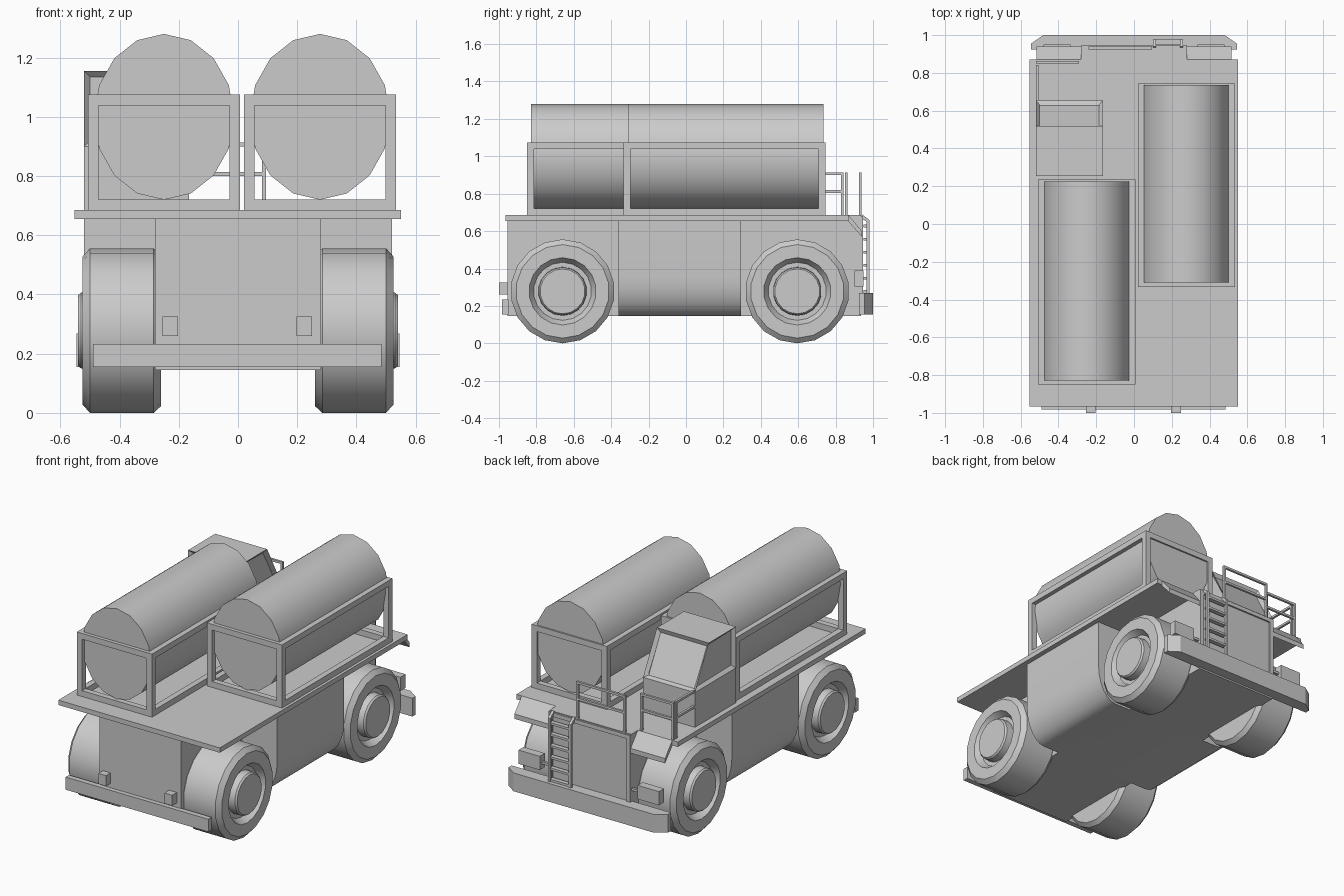
import bpy, bmesh, math
from mathutils import Vector

if "Cube" in bpy.data.objects:
    bpy.data.objects.remove(bpy.data.objects["Cube"])


def finish(name, bm, smooth=False):
    bmesh.ops.recalc_face_normals(bm, faces=bm.faces[:])
    me = bpy.data.meshes.new(name)
    bm.to_mesh(me)
    bm.free()
    ob = bpy.data.objects.new(name, me)
    bpy.context.collection.objects.link(ob)
    if smooth:
        bpy.ops.object.select_all(action='DESELECT')
        ob.select_set(True)
        bpy.context.view_layer.objects.active = ob
        bpy.ops.object.shade_smooth_by_angle(angle=math.radians(30))
    return ob


def add_prism(bm, pts, axis, a, b):
    """Extrude a 2D outline along an axis from a to b."""
    def place(p, t):
        v = list(p)
        v.insert(axis, t)
        return bm.verts.new(v)
    lo = [place(p, a) for p in pts]
    hi = [place(p, b) for p in pts]
    n = len(pts)
    bm.faces.new(lo)
    bm.faces.new(hi)
    for i in range(n):
        bm.faces.new((lo[i], lo[(i + 1) % n], hi[(i + 1) % n], hi[i]))


def add_box(bm, x0, x1, y0, y1, z0, z1):
    add_prism(bm, [(x0, y0), (x1, y0), (x1, y1), (x0, y1)], 2, z0, z1)


def prism(name, pts, axis, a, b, smooth=False):
    bm = bmesh.new()
    add_prism(bm, pts, axis, a, b)
    return finish(name, bm, smooth)


def boxes(name, items):
    bm = bmesh.new()
    for it in items:
        add_box(bm, *it)
    return finish(name, bm)


def wheel(name, side, y, z, profile, n=18):
    bm = bmesh.new()
    rings = [[bm.verts.new((side * x, y + r * math.sin(2 * math.pi * i / n),
                            z + r * math.cos(2 * math.pi * i / n)))
              for i in range(n)] for x, r in profile]
    for a, b in zip(rings, rings[1:]):
        for i in range(n):
            bm.faces.new((a[i], a[(i + 1) % n], b[(i + 1) % n], b[i]))
    bm.faces.new(rings[0])
    bm.faces.new(rings[-1])
    return finish(name, bm, True)


# Wheels with recessed rim and protruding hub
profile = [(.26, .255), (.285, .278), (.50, .278), (.525, .25), (.525, .18),
           (.485, .155), (.485, .13), (.53, .128), (.54, .12)]
for label, y in (("rear", -.66), ("front", .595)):
    for side_name, s in (("left", -1), ("right", 1)):
        wheel(f"{label}_{side_name}_wheel", s, y, .278, profile)

# Chassis core, wide rounded mid body and deck
boxes("chassis_body", [(-.28, .28, -.955, .935, .145, .655),
                       (-.28, .28, .86, .935, .655, .685)])
arc = [(.39 + .13 * math.cos(t), .355 - .21 * math.sin(t))
       for t in [math.radians(15 * i) for i in range(7)]]
half = [(.52, .655)] + arc
prism("mid_body", half + [(-x, z) for x, z in reversed(half)], 1, -.36, .295, True)
boxes("deck", [(-.553, .551, -.965, .87, .655, .685)])

# Tanks (oval drums) inside open box frames
for label, cx, y0, y1 in (("left", -.25, -.85, .235), ("right", .277, -.333, .745)):
    oval = [(cx + .237 * math.cos(i * math.pi / 8), 1.0 + .28 * math.sin(i * math.pi / 8))
            for i in range(16)]
    prism(f"{label}_tank", oval, 1, y0 + .022, y1 - .01, True)
    x0, x1, w = cx - .257, cx + .257, .036
    z0, z1 = .685, 1.075
    parts = []
    for xa in (x0, x1 - w):
        for ya in (y0, y1 - w):
            parts.append((xa, xa + w, ya, ya + w, z0 + w, z1 - w))
        for za in (z0, z1 - w):
            parts.append((xa, xa + w, y0, y1, za, za + w))
    for ya in (y0, y1 - w):
        for za in (z0, z1 - w):
            parts.append((x0 + w, x1 - w, ya, ya + w, za, za + w))
    boxes(f"{label}_tank_frame", parts)

# Cab: lower box and upper part with recessed windows
boxes("cab_base", [(-.52, -.165, .255, .655, .685, .90)])
bm = bmesh.new()
add_prism(bm, [(.255, .90), (.655, .90), (.52, 1.155), (.255, 1.155)], 0, -.52, -.165)
bmesh.ops.recalc_face_normals(bm, faces=bm.faces[:])
bm.normal_update()
for f in [f for f in bm.faces if abs(f.normal.z) < .9]:
    bmesh.ops.inset_individual(bm, faces=[f], thickness=.028)
    bmesh.ops.translate(bm, verts=f.verts[:], vec=-f.normal * .02)
finish("cab_top", bm)

# Front bumper with chamfered ends, rear bumper and lamps
prism("front_bumper", [(-.545, .925), (.545, .925), (.545, .955), (.48, 1.0),
                       (-.48, 1.0), (-.545, .955)], 2, .155, .268)
boxes("rear_bumper", [(-.49, .485, -.983, -.95, .155, .233)])
boxes("rear_lamps", [(-.255, -.203, -1.0, -.95, .26, .325),
                     (.197, .25, -1.0, -.95, .26, .325)])

# Headlights on short brackets, and sloped front mudguards
for label, s in (("left", -1), ("right", 1)):
    xs = sorted((s * .335, s * .48))
    xb = sorted((s * .27, s * .34))
    boxes(f"{label}_headlight", [(*xs, .90, .95, .305, .39),
                                 (*xb, .915, .93, .335, .35)])
    xm = sorted((s * .275, s * .515))
    prism(f"{label}_mudguard", [(.85, .685), (.87, .685), (.94, .60), (.94, .57),
                                (.865, .655), (.85, .655)], 0, *xm)

# Grille surround
y0, y1 = .93, .945
boxes("grille_surround", [(-.28, -.255, y0, y1, .2, .68), (.255, .28, y0, y1, .2, .68),
                          (-.255, .255, y0, y1, .655, .68), (-.255, .255, y0, y1, .2, .225)])

# Ladder: bent side rails and rungs
bm = bmesh.new()
for x in (.10, .243):
    add_prism(bm, [(.965, .2), (.98, .2), (.98, .66), (.94, .69), (.93, .675), (.965, .65)],
              0, x, x + .016)
for i in range(6):
    z = .27 + .07 * i
    add_box(bm, .11, .25, .95, .978, z, z + .014)
finish("ladder", bm)

# Handrails
t = .014
boxes("hood_handrail",
      [(-.24, .095, .925, .925 + t, z, z + t) for z in (.80, .90)] +
      [(x, x + t, .925, .925 + t, .66, .914) for x in (-.24, .081)])
boxes("cab_handrail",
      [(-.52, -.52 + t, .655, .84, z, z + t) for z in (.805, .90)] +
      [(-.52, -.29, .85, .85 + t, z, z + t) for z in (.805, .90)] +
      [(-.52, -.52 + t, .828, .842, .68, .914)] +
      [(x, x + t, .85, .85 + t, .67, .914) for x in (-.52, -.304)])
